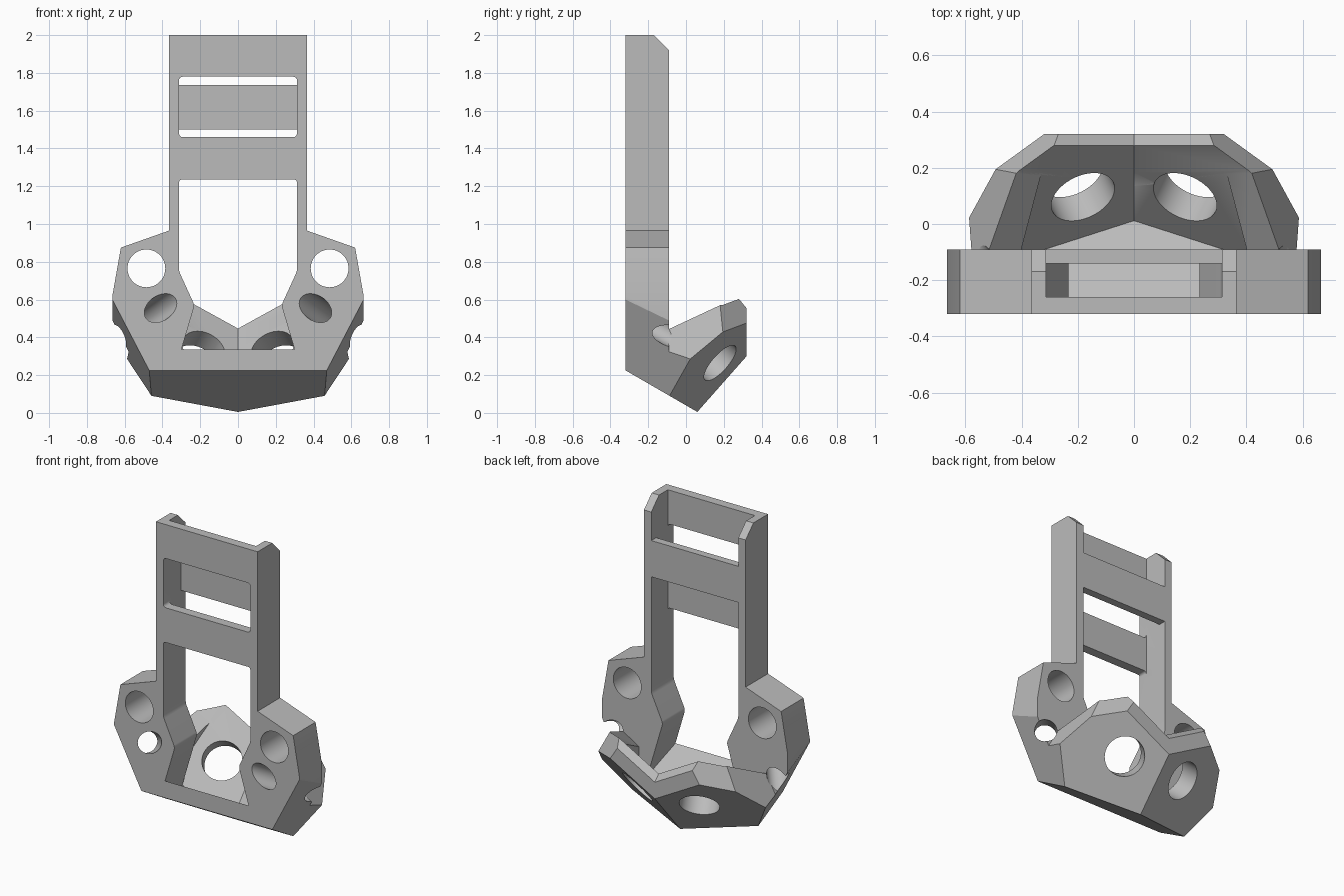
import bpy, bmesh
from mathutils import Vector, Matrix

cube = bpy.data.objects.get("Cube")
if cube:
    bpy.data.objects.remove(cube)

grey = bpy.data.materials.new("plain grey")
grey.use_nodes = True
COLOUR = (0.5, 0.5, 0.5, 1)
grey.diffuse_color = COLOUR
grey.node_tree.nodes["Principled BSDF"].inputs["Base Color"].default_value = COLOUR


def finish(name, bm):
    bmesh.ops.recalc_face_normals(bm, faces=bm.faces)
    mesh = bpy.data.meshes.new(name)
    bm.to_mesh(mesh)
    bm.free()
    mesh.materials.append(grey)
    ob = bpy.data.objects.new(name, mesh)
    bpy.context.collection.objects.link(ob)
    return ob


def trim(bm, planes):
    """Keep the side of each (point, normal) plane away from its normal."""
    for point, normal in planes:
        bmesh.ops.bisect_plane(bm, geom=bm.verts[:] + bm.edges[:] + bm.faces[:],
                               plane_co=point, plane_no=normal, clear_outer=True)
        bmesh.ops.holes_fill(bm, edges=[e for e in bm.edges if e.is_boundary])


def block(x0, x1, y0, y1, z0, z1):
    bm = bmesh.new()
    size = Matrix.Diagonal((x1 - x0, y1 - y0, z1 - z0, 1))
    centre = Matrix.Translation(((x0 + x1) / 2, (y0 + y1) / 2, (z0 + z1) / 2))
    bmesh.ops.create_cube(bm, size=1, matrix=centre @ size)
    return bm


def prism(half, y0, y1, rounding=0):
    """Extrude a profile mirrored about x = 0 along y."""
    bm = bmesh.new()
    outline = half + [(-x, z) for x, z in reversed(half) if x > 0]
    face = bm.faces.new([bm.verts.new((x, y0, z)) for x, z in outline])
    new = bmesh.ops.extrude_face_region(bm, geom=[face])["geom"]
    bmesh.ops.translate(bm, vec=(0, y1 - y0, 0), verts=[v for v in new if isinstance(v, bmesh.types.BMVert)])
    if rounding:
        sides = [e for e in bm.edges if abs(e.verts[0].co.y - e.verts[1].co.y) > 0.01]
        bmesh.ops.bevel(bm, geom=sides, offset=rounding, segments=4, profile=0.5, affect='EDGES')
    return bm


def rod(centre, axis, radius, length):
    bm = bmesh.new()
    turn = Vector(axis).to_track_quat('Z', 'Y').to_matrix().to_4x4()
    bmesh.ops.create_cone(bm, cap_ends=True, segments=48, radius1=radius, radius2=radius,
                          depth=length, matrix=Matrix.Translation(centre) @ turn)
    return bm


def cut(target, bm):
    cutter = finish("cutter", bm)
    cutter.hide_render = True
    mod = target.modifiers.new("cut", 'BOOLEAN')
    mod.operation, mod.solver, mod.object = 'DIFFERENCE', 'EXACT', cutter
    bpy.context.view_layer.objects.active = target
    bpy.ops.object.modifier_apply(modifier=mod.name)
    bpy.data.objects.remove(cutter)


def flip(v, s):
    return (v[0] * s, v[1], v[2])


def both(plane):
    return [(flip(plane[0], s), flip(plane[1], s)) for s in (1, -1)]


def inverse(plane):
    return (plane[0], tuple(-c for c in plane[1]))


# Planes of the faceted cup, with normals pointing out of the material
FRONT, BACK = -0.32, -0.09
base = ((0, FRONT, 0.225), (0, -0.22, -0.38))
floor = ((0, FRONT, 0.335), (0, -0.22, -0.38))
hull = ((0, 0.06, 0.005), (0.342, 0.704, -0.622))
hull_inner = ((-0.041, -0.024, 0.08), (0.342, 0.704, -0.622))
flank = ((0.47, FRONT, 0.225), (0.863, -0.216, -0.449))
side = ((0.59, 0, 0.285), (0.304, 0.033, 0.161))
side_inner = ((0.33, 0.18, 0.5), (0.265, 0.07, 0))
corner = ((0.495, 0.195, 0.425), (0.189, 0.216, 0.12))
rim = ((0.42, 0.18, 0.57), (0.11, 0.123, -0.18))

# Frame: flared plate with two tall rails
bm = prism([(0.365, 2), (0.365, 0.965), (0.62, 0.875), (0.665, 0.62), (0.665, 0)], FRONT, BACK)
trim(bm, [base, ((0, BACK, 1.92), (0, 1, 1))] + both(flank))
frame = finish("frame", bm)

# Main opening, recess behind the cross panels, front window
INNER = 0.3125
opening = prism([(INNER, 1.235), (INNER, 0.75), (0.23, 0.57), (0.355, 0.15)], -0.5, 0.1, 0.015)
trim(opening, [floor])
cut(frame, opening)
cut(frame, block(-INNER, INNER, -0.26, 0.1, 1.1, 2.2))
cut(frame, prism([(INNER, 1.78), (INNER, 1.46)], -0.5, -0.2, 0.02))

# Rear cross bar
finish("rear_bar", block(-0.32, 0.32, -0.14, BACK, 1.5, 1.735))

# Cup behind the plate
bm = block(-1, 1, BACK, 0.32, -0.2, 0.8)
trim(bm, [base, ((0, 0.28, 0.607), (0, 1, 1))][:1]
     + both(hull) + both(flank) + both(side) + both(corner))
cup = finish("cup", bm)

# Hollow of the cup and its sloping side rims
bm = block(-1, 1, -0.3, 0.6, -0.2, 1.2)
trim(bm, [floor] + both(hull_inner) + both(side_inner))
cut(cup, bm)
for s in (1, -1):
    bm = block(min(0, s), max(0, s), -0.3, 0.6, -0.2, 1.2)
    trim(bm, [floor] + [(flip(p, s), flip(n, s)) for p, n in (hull_inner, rim)])
    cut(cup, bm)
    # Chamfer along the back edge, following the rising rim
    bm = block(min(0, s), max(0, s), 0.2, 0.6, 0, 1.2)
    lip = ((0, 0.28, 0.447), (0.55, -1, -1))
    trim(bm, [(flip(lip[0], s), flip(lip[1], s))])
    cut(cup, bm)

# Round holes: straight ones, slanted ones, and those in the cup walls
for s in (1, -1):
    cut(frame, rod((s * 0.485, -0.2, 0.765), (0, 1, 0), 0.1, 0.6))
    for target in (frame, cup):
        cut(target, rod((s * 0.51, -0.2, 0.485), (s * 0.2, 0.24, -0.14), 0.066, 0.8))
    cut(cup, rod((s * 0.203, 0.14, 0.3), flip(hull[1], s), 0.12, 0.36))

# Smooth hole walls, keep the facets sharp
bpy.ops.object.select_all(action='DESELECT')
for ob in (frame, cup):
    ob.select_set(True)
bpy.context.view_layer.objects.active = frame
bpy.ops.object.shade_smooth_by_angle(angle=0.4)
